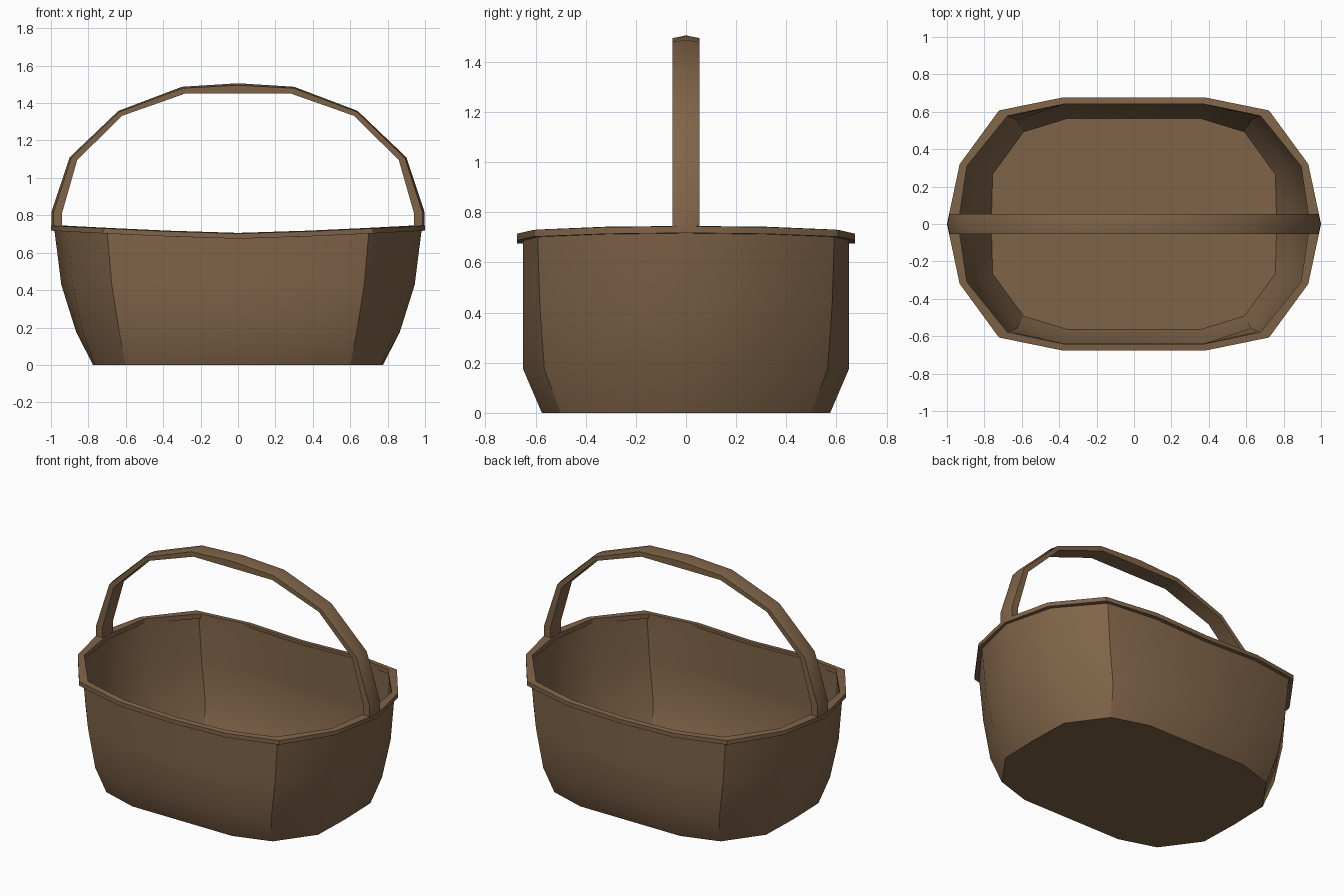
import bpy, bmesh, math

if "Cube" in bpy.data.objects:
    bpy.data.objects.remove(bpy.data.objects["Cube"])

brown = bpy.data.materials.new("wicker brown")
brown.diffuse_color = (0.216, 0.127, 0.066, 1)
brown.use_nodes = True
brown.node_tree.nodes["Principled BSDF"].inputs["Base Color"].default_value = brown.diffuse_color


def make_object(name, verts, faces):
    me = bpy.data.meshes.new(name)
    me.from_pydata(verts, [], faces)
    bm = bmesh.new()
    bm.from_mesh(me)
    bmesh.ops.recalc_face_normals(bm, faces=bm.faces)
    bm.to_mesh(me)
    bm.free()
    me.materials.append(brown)
    ob = bpy.data.objects.new(name, me)
    bpy.context.collection.objects.link(ob)
    bpy.ops.object.select_all(action='DESELECT')
    ob.select_set(True)
    bpy.context.view_layer.objects.active = ob
    bpy.ops.object.shade_smooth_by_angle(angle=math.radians(30))
    return ob


def loop16(quarter):
    """Mirror five points of one quarter into a closed outline of 16."""
    q = quarter
    half = q + [(-x, y) for x, y in reversed(q[:-1])]
    return half + [(x, -y) for x, y in reversed(half[1:-1])]


def shrink(ring, d):
    """Pull an outline towards the centre by about d."""
    return [(x * (1 - d / math.hypot(x, y)), y * (1 - d / math.hypot(x, y))) for x, y in ring]


def bridge(rings, closed):
    """Quads between successive rings of equal size."""
    n, m = len(rings[0]), len(rings)
    return [(i * n + j, i * n + (j + 1) % n,
             (i + 1) % m * n + (j + 1) % n, (i + 1) % m * n + j)
            for i in range(m if closed else m - 1) for j in range(n)]


def saddle(x, z):
    """Rim height: rises towards both ends."""
    return z + 0.043 * abs(x) ** 1.3


# Basket body: outer wall, thin inner wall and floor
levels = [
    (0.0, [(.775, 0), (.767, .27), (.60, .50), (.36, .575), (0, .575)]),
    (0.175, [(.865, 0), (.83, .30), (.635, .565), (.375, .65), (0, .65)]),
    (0.43, [(.945, 0), (.885, .31), (.675, .583), (.38, .65), (0, .65)]),
    (0.69, [(.983, 0), (.91, .315), (.70, .592), (.38, .65), (0, .65)]),
]
outer, inner = [], []
for z, quarter in levels:
    ring = loop16(quarter)
    top = z > 0.6
    outer.append([(x, y, saddle(x, z) if top else z) for x, y in ring])
    inner.append([(x, y, saddle(x, z) if top else max(z, 0.012))
                  for x, y in shrink(ring, 0.012)])
rings = outer + inner[::-1]
faces = bridge(rings, False)
faces += [tuple(range(16)), tuple(range(7 * 16, 8 * 16))]
make_object("basket_body", [v for r in rings for v in r], faces)

# Rim band around the opening
rim_out = loop16([(1.0, 0), (.932, .32), (.722, .607), (.388, .675), (0, .675)])
rim_in = loop16([(.94, 0), (.893, .31), (.677, .578), (.37, .642), (0, .642)])
rings = [[(x, y, saddle(x, z)) for x, y in r]
         for r, z in ((rim_out, .675), (rim_out, .702), (rim_in, .706), (rim_in, .675))]
make_object("rim", [v for r in rings for v in r], bridge(rings, True))

# Handle: pentagonal section with a slight ridge, swept along the arch
arch_out = [(.998, .72), (.998, .815), (.90, 1.11), (.64, 1.358), (.30, 1.487), (0, 1.506)]
arch_in = [(.94, .72), (.94, .815), (.86, 1.095), (.62, 1.332), (.285, 1.45), (0, 1.45)]
sections = []
for (xo, zo), (xi, zi) in zip(arch_out, arch_in):
    xs, zs = xo + (xi - xo) * .2, zo + (zi - zo) * .2
    w = 0.053
    sections.append([(xo, 0, zo), (xs, w, zs), (xi, w, zi), (xi, -w, zi), (xs, -w, zs)])
sections += [[(-x, y, z) for x, y, z in s] for s in reversed(sections[:-1])]
faces = bridge(sections, False)
n = len(sections) * 5
faces += [tuple(range(5)), tuple(range(n - 5, n))]
make_object("handle", [v for s in sections for v in s], faces)
